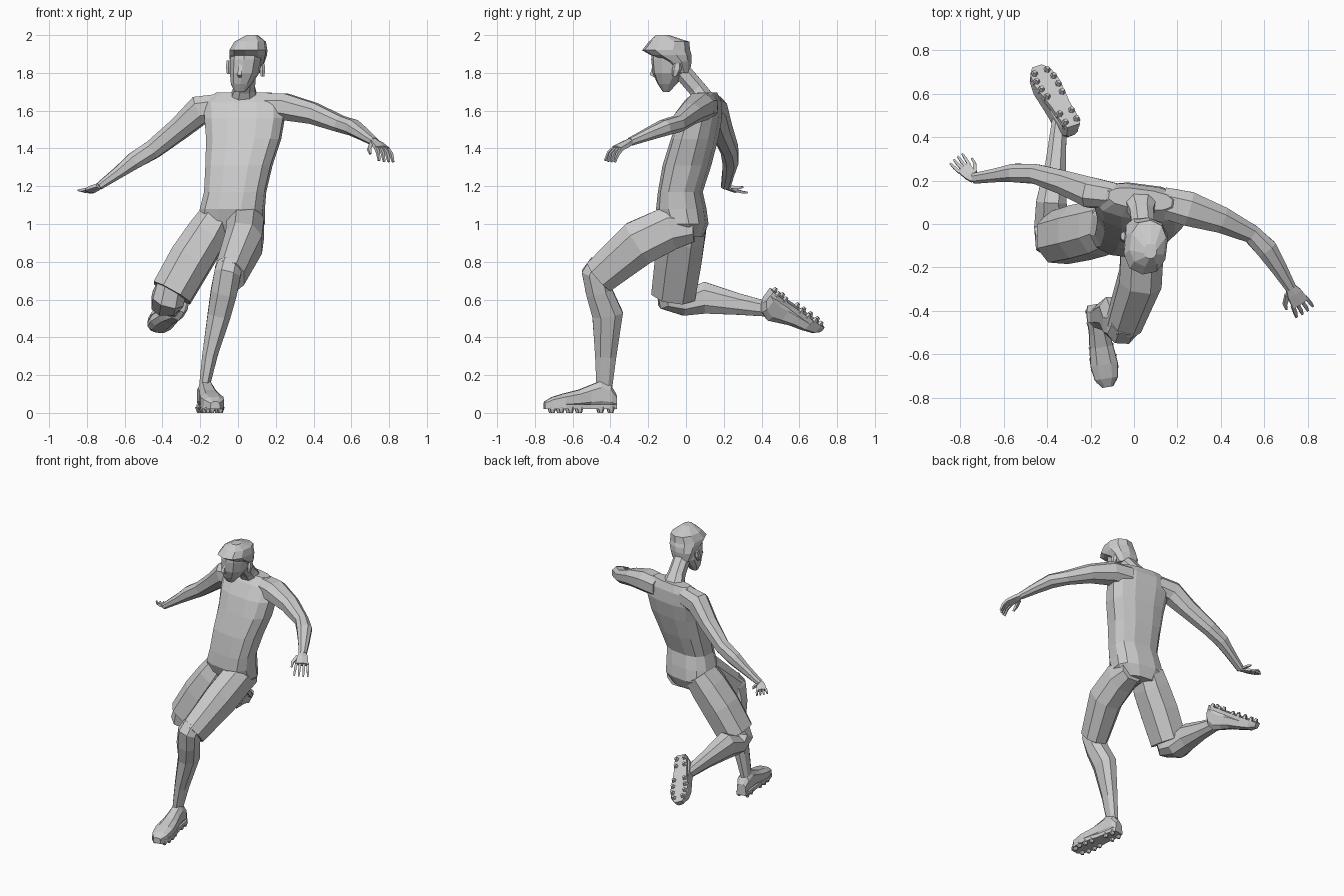
import bpy, bmesh, math
from mathutils import Vector, Matrix


def spow(v, p):
    return math.copysign(abs(v) ** p, v)


def add_loft(bm, rings, n=8, hint=(1, 0, 0), axis=None, p=0.85):
    """Skin rings (x, y, z, r_side, r_up); rings follow the path, or face a fixed axis."""
    pts = [Vector(r[:3]) for r in rings]
    loops = []
    for i, r in enumerate(rings):
        if axis:
            t = Vector(axis).normalized()
        else:
            t = Vector()
            if i > 0:
                t += (pts[i] - pts[i - 1]).normalized()
            if i < len(pts) - 1:
                t += (pts[i + 1] - pts[i]).normalized()
            t.normalize()
        s = Vector(hint)
        s = (s - t * s.dot(t)).normalized()
        u = t.cross(s)
        loop = []
        for k in range(n):
            a = 2 * math.pi * (k + 0.5) / n
            loop.append(bm.verts.new(pts[i] + s * r[3] * spow(math.cos(a), p)
                                     + u * r[4] * spow(math.sin(a), p)))
        loops.append(loop)
    for a, b in zip(loops, loops[1:]):
        for k in range(n):
            bm.faces.new((a[k], a[(k + 1) % n], b[(k + 1) % n], b[k]))
    bm.faces.new(loops[0])
    bm.faces.new(loops[-1])


def finish(name, bm, mat=None):
    if mat:
        bm.transform(mat)
    bmesh.ops.recalc_face_normals(bm, faces=bm.faces)
    me = bpy.data.meshes.new(name)
    bm.to_mesh(me)
    bm.free()
    ob = bpy.data.objects.new(name, me)
    bpy.context.collection.objects.link(ob)
    return ob


def loft(name, rings, **kw):
    bm = bmesh.new()
    add_loft(bm, rings, **kw)
    return finish(name, bm)


def frame(origin, forward, side_or_up, up=False, scale=1.0):
    """Matrix with local x = forward, y = side, z = up."""
    f = Vector(forward).normalized()
    v = Vector(side_or_up)
    v = (v - f * v.dot(f)).normalized()
    s, z = (v.cross(f), v) if up else (v, f.cross(v))
    m = Matrix((f, s, z)).transposed().to_4x4()
    return Matrix.Translation(origin) @ m @ Matrix.Scale(scale, 4)


# Torso, twisted slightly at the shoulders
loft("torso", [
    (-.04, 0, .93, .12, .085), (-.035, -.005, 1.0, .178, .12),
    (-.03, -.025, 1.08, .172, .13), (-.015, -.03, 1.17, .165, .115),
    (.005, .005, 1.31, .178, .125), (.03, .045, 1.45, .2, .12),
    (.035, .075, 1.56, .215, .11), (.03, .10, 1.645, .215, .08),
    (.03, .115, 1.695, .15, .045)],
    n=12, hint=(1, -.13, 0), axis=(0, 0, 1), p=.75)

# Neck and head
loft("neck", [(.03, .11, 1.64, .085, .06), (.035, .055, 1.72, .058, .05),
              (.045, -.04, 1.83, .055, .05)], n=8)
loft("head", [
    (.01, -.105, 1.70, .028, .018), (.018, -.1, 1.74, .056, .05),
    (.035, -.085, 1.80, .078, .092), (.043, -.08, 1.87, .085, .105),
    (.05, -.09, 1.93, .075, .09)], n=10, hint=(1, -.12, 0), axis=(0, 0, 1))
loft("nose", [(.015, -.165, 1.85, .01, .01), (.007, -.178, 1.79, .016, .018),
              (.01, -.16, 1.775, .01, .008)], n=4, axis=(0, 0, 1))
loft("hair", [
    (.047, -.015, 1.80, .07, .036), (.05, -.04, 1.86, .094, .07),
    (.054, -.08, 1.895, .1, .11), (.055, -.105, 1.92, .1, .128),
    (.064, -.09, 1.965, .083, .108), (.075, -.125, 2.0, .03, .035)],
    n=10, hint=(1, -.12, 0), axis=(0, 0, 1))
for name, x, y, z in (("right_ear", -.05, -.06, 1.83), ("left_ear", .13, -.05, 1.815)):
    loft(name, [(x, y - .01, z - .035, .01, .012), (x, y, z, .016, .025),
                (x, y + .005, z + .035, .012, .02)], n=6, axis=(0, 0, 1))

# Arms
loft("left_arm", [
    (.13, .10, 1.62, .075, .075), (.25, .07, 1.62, .075, .085),
    (.40, .02, 1.585, .06, .065), (.54, -.045, 1.53, .046, .046),
    (.61, -.115, 1.51, .044, .052), (.665, -.2, 1.475, .034, .04),
    (.722, -.295, 1.435, .022, .027)], n=8, hint=(0, 0, 1))
loft("right_arm", [
    (-.08, .13, 1.625, .07, .06), (-.2, .145, 1.605, .08, .075),
    (-.31, .185, 1.505, .062, .06), (-.45, .23, 1.395, .053, .048),
    (-.55, .235, 1.335, .048, .045), (-.63, .225, 1.275, .034, .034),
    (-.735, .21, 1.2, .021, .026)], n=8, hint=(0, 0, 1))


# Hands: palm, four curled fingers and a thumb
def hand(name, mat, thumb, curl):
    bm = bmesh.new()
    add_loft(bm, [(-.01, 0, 0, .024, .02), (.03, 0, 0, .04, .02),
                  (.09, 0, 0, .047, .016)], n=6, hint=(0, 1, 0))
    for i in range(4):
        y = -.036 + .024 * i
        e = .004 * (1.5 - abs(i - 1.5))
        add_loft(bm, [(.08, y, 0, .011, .011), (.12 + e, y * 1.15, -curl * .3, .011, .011),
                      (.155 + e, y * 1.25, -curl, .007, .007)], n=4, hint=(0, 1, 0))
    add_loft(bm, [(.02, thumb * .03, -.005, .014, .014),
                  (.06, thumb * .062, -.02, .012, .012),
                  (.09, thumb * .066, -.035, .007, .007)], n=4, hint=(0, 0, 1))
    return finish(name, bm, mat)


hand("left_hand", frame((.722, -.295, 1.435), (.42, -.68, -.35), (.85, .5, -.1)), -1, .045)
hand("right_hand", frame((-.74, .21, 1.2), (-.6, .68, -.3), (-.75, -.6, .15), scale=.8).copy()
     @ Matrix.Diagonal((1, 1, -1, 1)), -1, .015)

# Shorts
loft("left_shorts_leg", [
    (.045, .04, .985, .085, .085), (.04, -.08, .98, .105, .125),
    (.03, -.25, .9, .105, .13), (-.045, -.455, .725, .085, .103)], n=8)
loft("right_shorts_leg", [
    (-.11, .0, 1.03, .10, .12), (-.165, -.02, .94, .115, .13),
    (-.25, -.04, .81, .122, .132), (-.35, -.065, .635, .118, .125)], n=8)

# Lower legs
loft("left_lower_leg", [
    (-.04, -.445, .78, .07, .075), (-.055, -.472, .735, .075, .085),
    (-.075, -.46, .64, .074, .075), (-.1, -.415, .52, .065, .087),
    (-.15, -.425, .3, .043, .06), (-.178, -.432, .14, .03, .045)], n=8)
loft("right_lower_leg", [
    (-.345, -.07, .68, .085, .09), (-.37, -.075, .605, .09, .085),
    (-.38, -.01, .58, .085, .07), (-.38, .1, .61, .075, .09),
    (-.36, .28, .575, .05, .06), (-.342, .49, .54, .035, .036)], n=8)


# Boots: lofted upper, sole plate and studs
def boot(name, mat):
    bm = bmesh.new()
    prof = [(0, .032, .10), (.03, .044, .15), (.085, .046, .172), (.14, .048, .15),
            (.2, .057, .125), (.28, .066, .105), (.345, .056, .085), (.385, .024, .06)]
    add_loft(bm, [(x, 0, (.025 + h) / 2, w, (h - .025) / 2) for x, w, h in prof],
             n=8, hint=(0, 1, 0), axis=(1, 0, 0), p=.75)
    add_loft(bm, [(x, 0, .032, w + .005, .014) for x, w, h in prof],
             n=4, hint=(0, 1, 0), axis=(1, 0, 0), p=.3)
    for x, w in ((.03, .03), (.085, .032), (.2, .04), (.25, .046), (.3, .046), (.345, .034)):
        for s in (-1, 1):
            add_loft(bm, [(x, s * w, .03, .02, .02), (x, s * w, 0, .01, .01)],
                     n=5, axis=(0, 0, 1))
    return finish(name, bm, mat)


boot("left_boot", frame((-.182, -.37, 0), (.062, -.385, 0), (0, 0, 1), up=True))
boot("right_boot", frame((-.275, .465, .665), (-.17, .275, -.19), (-.15, -.55, -.8),
                         up=True, scale=.97))
